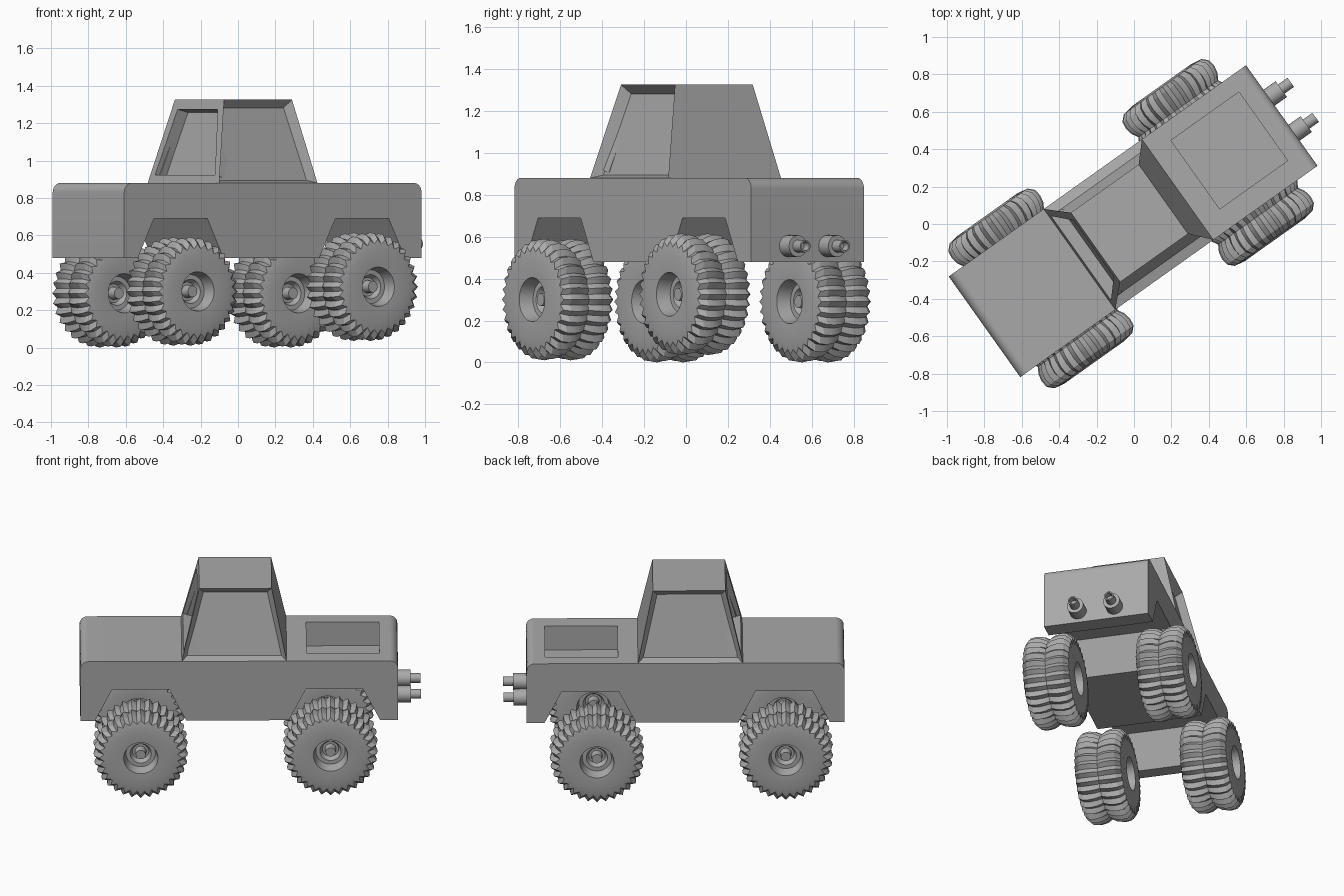
import bpy, bmesh, math
from mathutils import Matrix, Vector

cube = bpy.data.objects.get("Cube")
if cube:
    bpy.data.objects.remove(cube, do_unlink=True)

# The truck is built along x (rear at +x), then turned about z
TURN = Matrix.Rotation(math.radians(35.4), 4, 'Z')
RIGHT, LEFT = -0.315, 0.345

grey = bpy.data.materials.new("plain_grey")
grey.use_nodes = True
grey.diffuse_color = (0.4, 0.4, 0.4, 1)
grey.node_tree.nodes["Principled BSDF"].inputs["Base Color"].default_value = (0.4, 0.4, 0.4, 1)


def finish(name, bm, place=Matrix(), smooth=None):
    bmesh.ops.recalc_face_normals(bm, faces=bm.faces[:])
    me = bpy.data.meshes.new(name)
    bm.to_mesh(me)
    bm.free()
    me.materials.append(grey)
    ob = bpy.data.objects.new(name, me)
    bpy.context.collection.objects.link(ob)
    ob.matrix_world = TURN @ place
    bpy.ops.object.select_all(action='DESELECT')
    ob.select_set(True)
    bpy.context.view_layer.objects.active = ob
    if smooth:
        bpy.ops.object.shade_smooth_by_angle(angle=math.radians(smooth))
    return ob


def loft(bm, rings, closed=False):
    """Join equal rings of points; cap the ends unless closed."""
    vs = [[bm.verts.new(p) for p in ring] for ring in rings]
    n = len(vs[0])
    for k in range(len(vs) if closed else len(vs) - 1):
        a, b = vs[k], vs[(k + 1) % len(vs)]
        for i in range(n):
            j = (i + 1) % n
            bm.faces.new((a[i], a[j], b[j], b[i]))
    if not closed:
        bm.faces.new(vs[0])
        bm.faces.new(vs[-1])


def rect(x0, x1, y0, y1, z):
    return [(x0, y0, z), (x1, y0, z), (x1, y1, z), (x0, y1, z)]


# Body: side profile with two wheel wells and rounded top ends
FRONT, REAR, LOW, TOP, R = -0.97, 0.98, 0.48, 0.88, 0.05
outline = [(FRONT, LOW)]
for c in (-0.6, 0.59):
    outline += [(c - 0.28, LOW), (c - 0.175, 0.69), (c + 0.175, 0.69), (c + 0.28, LOW)]
outline.append((REAR, LOW))
for cx, start in ((REAR - R, 0), (FRONT + R, 90)):
    for i in range(9):
        a = math.radians(start + i * 90 / 8)
        outline.append((cx + R * math.cos(a), TOP - R + R * math.sin(a)))
bm = bmesh.new()
loft(bm, [[(x, y, z) for x, z in outline] for y in (RIGHT, LEFT)])
body = finish("body", bm, smooth=30)

# Bed recess cut into the rear deck
bm = bmesh.new()
loft(bm, [rect(0.42, 0.866, -0.2, 0.25, z) for z in (0.72, 1.0)])
cutter = finish("bed_cutter", bm)
cutter.hide_render = True
cut = body.modifiers.new("bed", 'BOOLEAN')
cut.object, cut.operation, cut.solver = cutter, 'DIFFERENCE', 'EXACT'
bpy.context.view_layer.objects.active = body
bpy.ops.object.modifier_apply(modifier="bed")
bpy.data.objects.remove(cutter, do_unlink=True)

# Cab: tapered block with recessed side windows and windscreen
bm = bmesh.new()
loft(bm, [rect(-0.347, 0.297, RIGHT, LEFT, TOP), rect(-0.24, 0.205, -0.21, 0.245, 1.325)])
bmesh.ops.recalc_face_normals(bm, faces=bm.faces[:])
bm.normal_update()
sides = [f for f in bm.faces if abs(f.normal.y) > 0.8]
screen = [f for f in bm.faces if f.normal.x < -0.8]
bmesh.ops.inset_individual(bm, faces=sides, thickness=0.042, depth=-0.05)
bmesh.ops.inset_individual(bm, faces=screen, thickness=0.068, depth=0)
bmesh.ops.inset_individual(bm, faces=screen, thickness=0.001, depth=-0.07)
finish("cab", bm)


# Wheel: symmetric lathe of (half width, tip radius, valley radius) with pointed lugs
TEETH = 32
half = [(0.10, 0.001, 0.001), (0.10, 0.03, 0.03), (0.05, 0.035, 0.035), (0.05, 0.05, 0.05),
        (0.08, 0.065, 0.065), (0.08, 0.09, 0.09), (0.15, 0.105, 0.105), (0.155, 0.195, 0.195),
        (0.145, 0.255, 0.228), (0.115, 0.285, 0.26), (0.075, 0.29, 0.268), (0.035, 0.282, 0.262)]
profile = half + [(0, 0.262, 0.25)] + [(-w, a, b) for w, a, b in reversed(half)]


def wheel(name, x, outer, z):
    bm = bmesh.new()
    rings = []
    for w, tip, valley in profile:
        ring = []
        for i in range(TEETH * 2):
            a = math.pi * i / TEETH
            r = valley if i % 2 else tip
            ring.append((r * math.cos(a), w, r * math.sin(a)))
        rings.append(ring)
    loft(bm, rings)
    y = outer - math.copysign(0.155, outer)
    finish(name, bm, Matrix.Translation((x, y, z)), smooth=25)


wheel("front_right_wheel", -0.60, -0.48, 0.30)
wheel("rear_right_wheel", 0.565, -0.505, 0.325)
wheel("front_left_wheel", -0.61, 0.495, 0.29)
wheel("rear_left_wheel", 0.55, 0.52, 0.29)

# Exhausts: stepped pipes with hollow tips
steps = [(0.95, 0.052), (1.06, 0.052), (1.06, 0.03), (1.122, 0.03), (1.122, 0.022), (1.08, 0.022)]
for name, y in (("left_exhaust", 0.132), ("right_exhaust", -0.098)):
    bm = bmesh.new()
    angles = [math.tau * i / 24 for i in range(24)]
    loft(bm, [[(x, y + r * math.cos(a), 0.555 + r * math.sin(a)) for a in angles] for x, r in steps])
    finish(name, bm, smooth=30)
